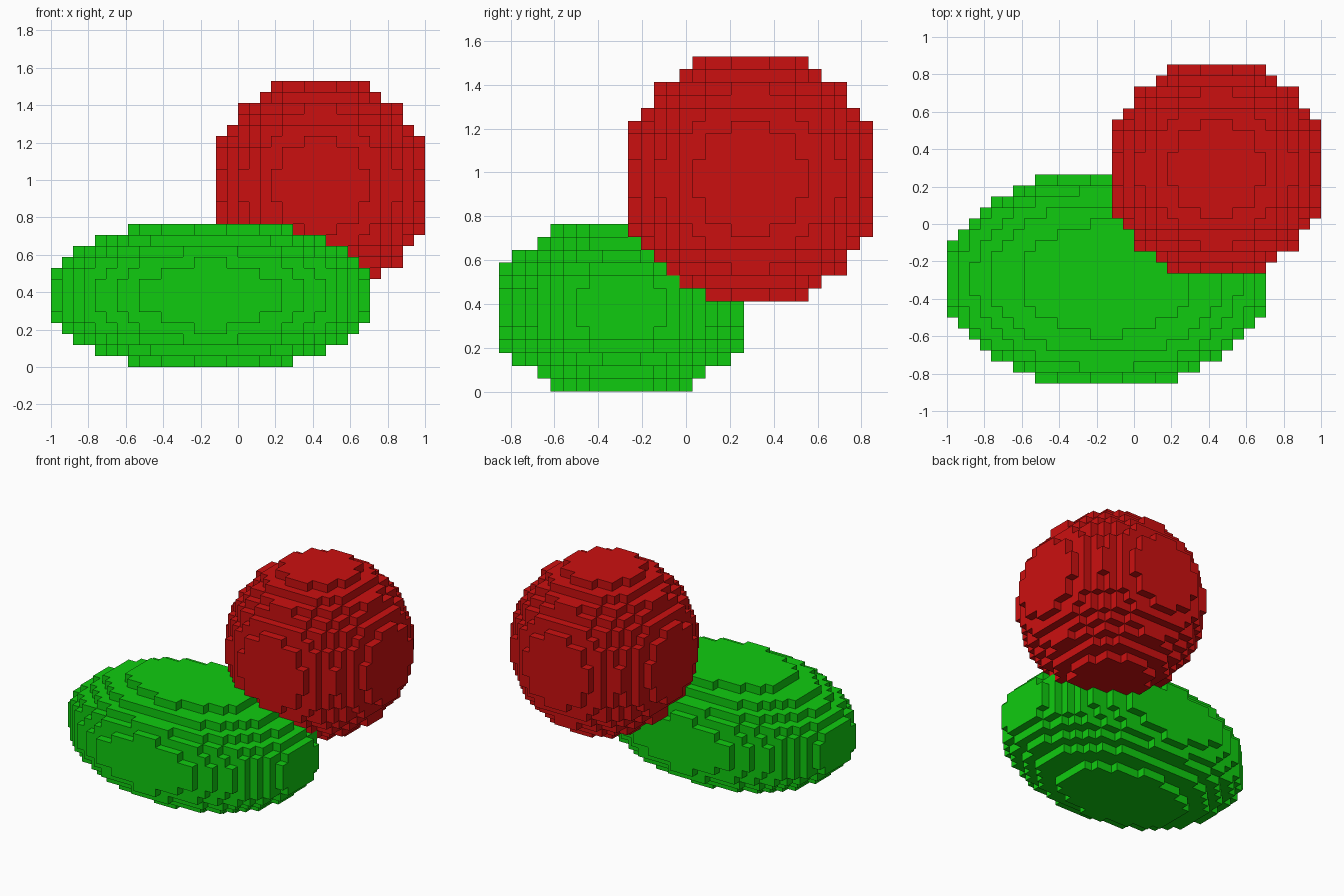
import bpy
import bmesh
from itertools import product

if "Cube" in bpy.data.objects:
    bpy.data.objects.remove(bpy.data.objects["Cube"])

VOXEL = 2 / 34


def make_material(name, color):
    mat = bpy.data.materials.new(name)
    mat.diffuse_color = (*color, 1)
    mat.use_nodes = True
    mat.node_tree.nodes["Principled BSDF"].inputs["Base Color"].default_value = mat.diffuse_color
    return mat


def ellipsoid_cells(center, radii):
    """Grid cells whose centres lie strictly inside an ellipsoid."""
    spans = [range(-r, r + 1) for r in radii]
    return {tuple(c + o for c, o in zip(center, off))
            for off in product(*spans)
            if sum((o / r) ** 2 for o, r in zip(off, radii)) < 1 - 1e-9}


def build_voxels(name, cells, occupied, mat):
    """Mesh the faces of the cells that border empty space."""
    bm = bmesh.new()
    verts = {}

    def corner(p):
        if p not in verts:
            # grid origin is the lower left front corner of the model
            verts[p] = bm.verts.new(((p[0] - 17) * VOXEL,
                                     (p[1] - 14.5) * VOXEL,
                                     p[2] * VOXEL))
        return verts[p]

    for cell in sorted(cells):
        for axis, side in product(range(3), (0, 1)):
            neighbour = list(cell)
            neighbour[axis] += 1 if side else -1
            if tuple(neighbour) in occupied:
                continue
            u, v = (axis + 1) % 3, (axis + 2) % 3
            ring = []
            for du, dv in ((0, 0), (1, 0), (1, 1), (0, 1)):
                p = list(cell)
                p[axis] += side
                p[u] += du
                p[v] += dv
                ring.append(corner(tuple(p)))
            bm.faces.new(ring if side else ring[::-1])

    mesh = bpy.data.meshes.new(name)
    bm.to_mesh(mesh)
    bm.free()
    mesh.materials.append(mat)
    obj = bpy.data.objects.new(name, mesh)
    bpy.context.collection.objects.link(obj)
    return obj


red = make_material("red", (0.6, 0.005, 0.005))
green = make_material("green", (0.005, 0.6, 0.005))

# Flattened green ellipsoid, and the red ball sunk into its back right side
ellipsoid = ellipsoid_cells((14, 9, 6), (15, 10, 7))
ball = ellipsoid_cells((24, 19, 16), (10, 10, 10)) - ellipsoid
solid = ellipsoid | ball

build_voxels("green_ellipsoid", ellipsoid, solid, green)
build_voxels("red_ball", ball, solid, red)
